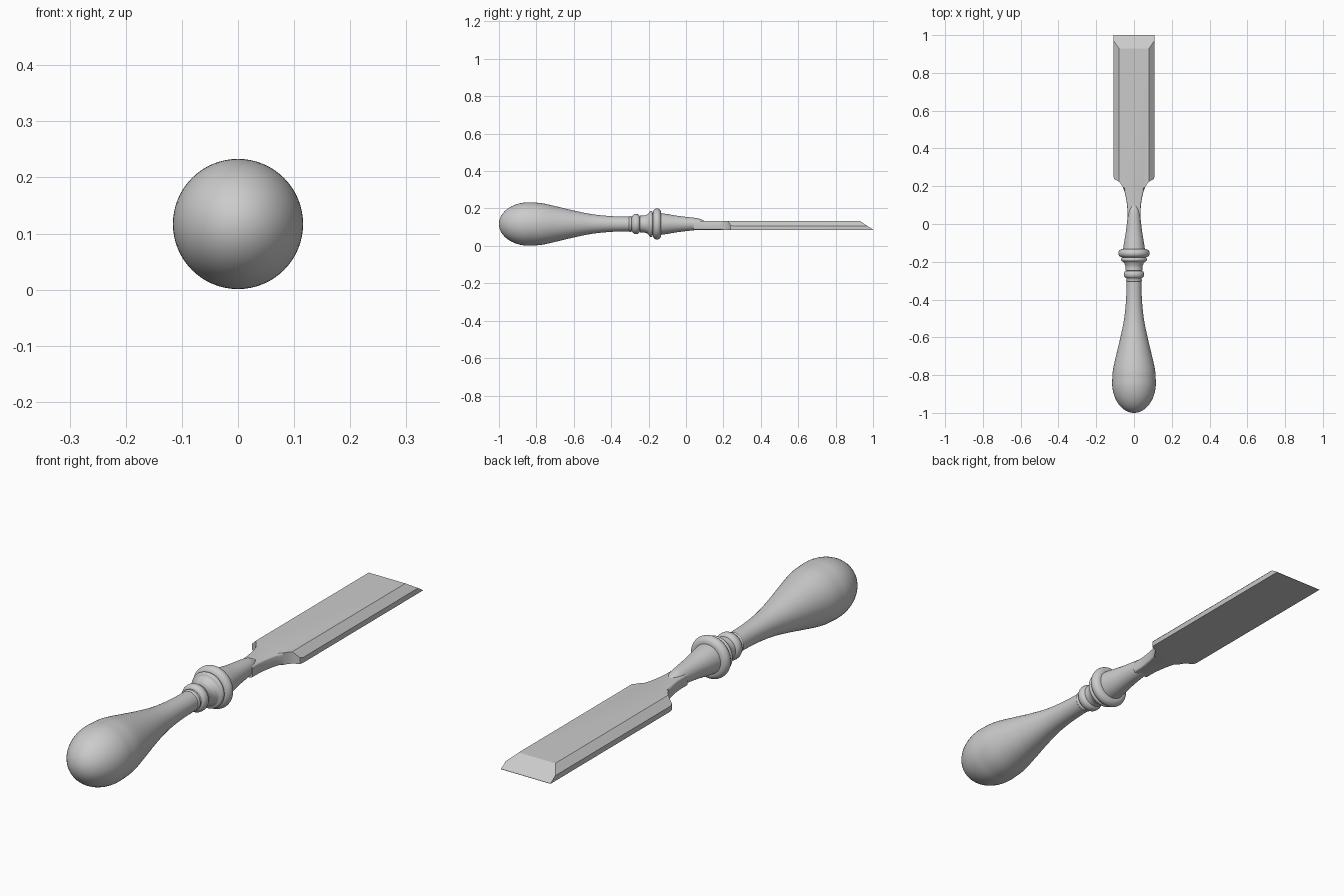
import bpy, bmesh, math
from mathutils import Vector

if "Cube" in bpy.data.objects:
    bpy.data.objects.remove(bpy.data.objects["Cube"])

AXIS_Z = 0.117


def finish(name, bm, angle=35):
    bmesh.ops.recalc_face_normals(bm, faces=bm.faces)
    me = bpy.data.meshes.new(name)
    bm.to_mesh(me)
    bm.free()
    ob = bpy.data.objects.new(name, me)
    bpy.context.collection.objects.link(ob)
    bpy.ops.object.select_all(action='DESELECT')
    bpy.context.view_layer.objects.active = ob
    ob.select_set(True)
    bpy.ops.object.shade_smooth_by_angle(angle=math.radians(angle))
    return ob


def smooth(pts, n=4):
    """Catmull-Rom curve through the points."""
    p = [Vector(q) for q in pts]
    p = [2 * p[0] - p[1]] + p + [2 * p[-1] - p[-2]]
    out = []
    for a, b, c, d in zip(p, p[1:], p[2:], p[3:]):
        for i in range(n):
            t = i / n
            out.append(0.5 * (2 * b + (c - a) * t + (2 * a - 5 * b + 4 * c - d) * t * t
                              + (3 * b - a - 3 * c + d) * t ** 3))
    return [tuple(q) for q in out] + [tuple(pts[-1])]


def bead(y, half, r0, r1, n=10):
    """Half-round ring profile from radius r0 out to r1."""
    return [(y - half * math.cos(math.pi * i / n), r0 + (r1 - r0) * math.sin(math.pi * i / n))
            for i in range(n + 1)]


def lathe(name, profile, sides=64):
    """Turn (y, radius) points around the tool's long axis."""
    bm = bmesh.new()
    vs = [bm.verts.new((max(r, 0), y, AXIS_Z)) for y, r in profile]
    es = [bm.edges.new(e) for e in zip(vs, vs[1:])]
    bmesh.ops.spin(bm, geom=vs + es, cent=(0, 0, AXIS_Z), axis=(0, 1, 0),
                   angle=math.tau, steps=sides, use_duplicate=False)
    bmesh.ops.remove_doubles(bm, verts=bm.verts, dist=1e-5)
    return finish(name, bm)


# pear-shaped handle with a rounded butt
butt = [(-0.84 - 0.16 * math.cos(math.radians(a)), 0.116 * math.sin(math.radians(a)))
        for a in range(0, 90, 6)]
body = smooth([(-0.84, 0.116), (-0.77, 0.111), (-0.68, 0.091), (-0.6, 0.072), (-0.5, 0.052),
               (-0.4, 0.042), (-0.3, 0.039), (-0.28, 0.039)], 6)
lathe("handle", butt + body)

# turned collar: small ring, bead, cove, lip and big ring
collar = [(-0.305, 0)] + bead(-0.298, 0.007, 0.037, 0.043) + bead(-0.267, 0.019, 0.04, 0.054)
collar += smooth([(-0.245, 0.045), (-0.225, 0.045), (-0.205, 0.053), (-0.198, 0.06)])
collar += bead(-0.188, 0.010, 0.06, 0.07) + bead(-0.155, 0.022, 0.06, 0.083, 14) + [(-0.132, 0)]
lathe("collar", collar)

# tapered steel socket, rounded off where it meets the blade
socket = [(-0.15, 0)] + smooth([(-0.14, 0.059), (-0.1, 0.053), (-0.04, 0.043), (0.02, 0.036),
                                (0.06, 0.031), (0.08, 0.025), (0.1, 0.016)]) + [(0.1, 0)]
lathe("socket", socket)

# blade: flat outline with curved shoulders, then ground bevels on the sides and tip
side = smooth([(0.035, 0.04), (0.036, 0.09), (0.043, 0.14), (0.055, 0.185), (0.076, 0.22),
               (0.104, 0.237)]) + [(0.108, 0.25), (0.108, 1.0)]
bm = bmesh.new()
outline = side + [(-x, y) for x, y in reversed(side)]
face = bm.faces.new([bm.verts.new((x, y, 0.086)) for x, y in outline])
ext = bmesh.ops.extrude_face_region(bm, geom=[face])
bmesh.ops.translate(bm, vec=(0, 0, 0.047),
                    verts=[g for g in ext["geom"] if isinstance(g, bmesh.types.BMVert)])
for point, normal in (((0.08, 0, 0.133), (0.026, 0, 0.028)),
                      ((-0.08, 0, 0.133), (-0.026, 0, 0.028)),
                      ((0, 0.93, 0.133), (0, 0.045, 0.069))):
    cut = bmesh.ops.bisect_plane(bm, geom=bm.verts[:] + bm.edges[:] + bm.faces[:], dist=1e-6,
                                 plane_co=point, plane_no=Vector(normal).normalized(),
                                 clear_outer=True)
    edges = [g for g in cut["geom_cut"] if isinstance(g, bmesh.types.BMEdge)]
    bmesh.ops.contextual_create(bm, geom=edges)
# soften the long edges of the narrow neck
neck = [e for e in bm.edges if all(v.co.y < 0.2 for v in e.verts)
        and abs(e.verts[0].co.z - e.verts[1].co.z) < 1e-4 and e.verts[0].co.x * e.verts[1].co.x > 0]
bmesh.ops.bevel(bm, geom=neck, offset=0.009, segments=3, profile=0.5, affect='EDGES')
finish("blade", bm, 25)
